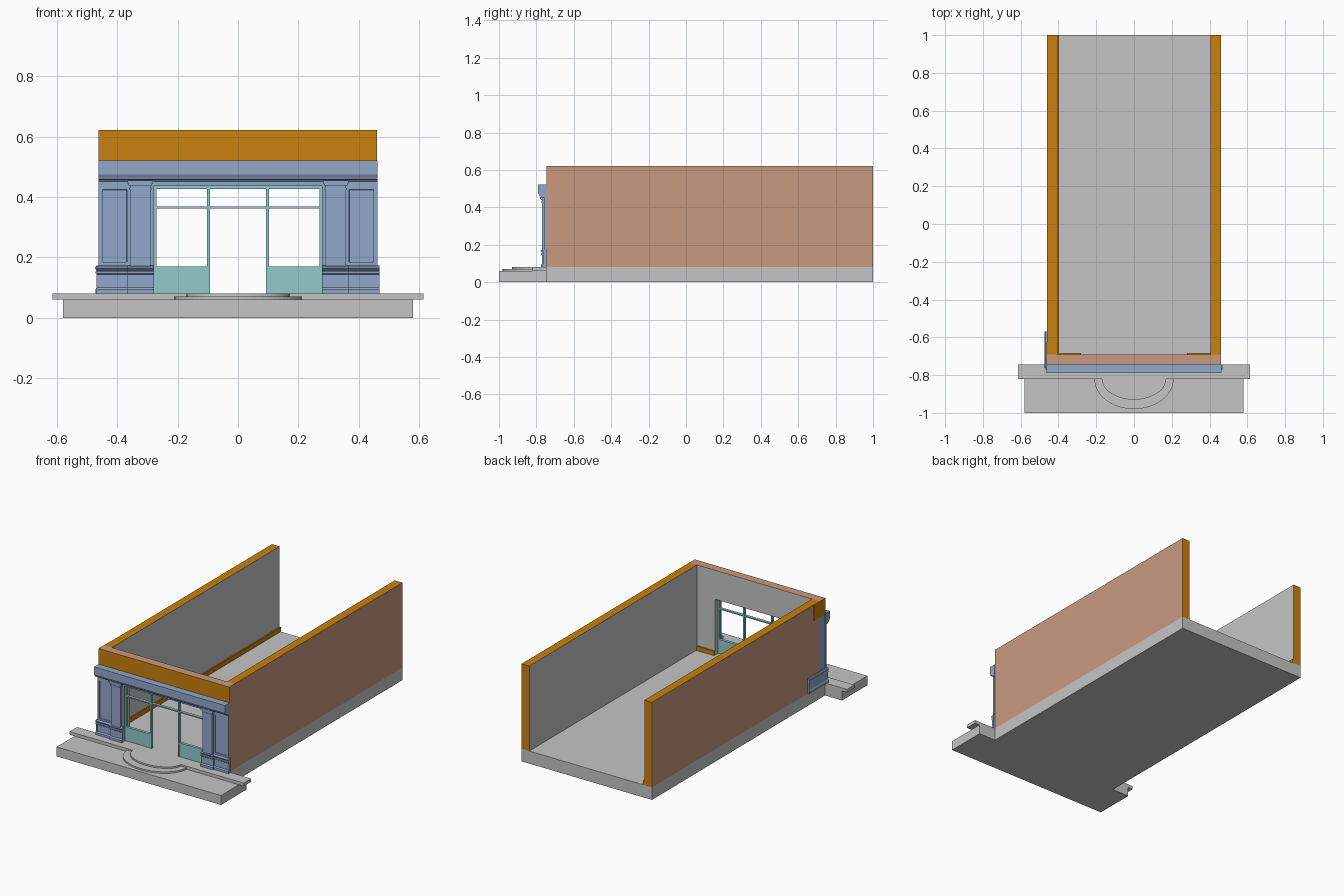
import bpy, bmesh, math
from mathutils import Vector

if "Cube" in bpy.data.objects:
    bpy.data.objects.remove(bpy.data.objects["Cube"])


def material(name, r, g, b):
    m = bpy.data.materials.new(name)
    m.diffuse_color = (r, g, b, 1)
    m.use_nodes = True
    m.node_tree.nodes["Principled BSDF"].inputs["Base Color"].default_value = m.diffuse_color
    return m


GRAY = material("concrete_gray", 0.56, 0.56, 0.56)
ORANGE = material("ochre_orange", 0.58, 0.22, 0.004)
PINK = material("clay_pink", 0.584, 0.323, 0.209)
BLUE = material("facade_blue", 0.29, 0.39, 0.60)
TEAL = material("frame_teal", 0.29, 0.60, 0.60)

AXES = {"+x": (1, 0, 0), "-x": (-1, 0, 0), "+y": (0, 1, 0),
        "-y": (0, -1, 0), "+z": (0, 0, 1), "-z": (0, 0, -1)}


def finish(name, bm, mats):
    bmesh.ops.recalc_face_normals(bm, faces=bm.faces)
    me = bpy.data.meshes.new(name)
    bm.to_mesh(me)
    bm.free()
    for m in mats:
        me.materials.append(m)
    ob = bpy.data.objects.new(name, me)
    bpy.context.collection.objects.link(ob)
    return ob


def box(name, xs, ys, zs, mat, sides=None, inset=None):
    """Box between limits; sides maps a direction to another material."""
    bm = bmesh.new()
    bmesh.ops.create_cube(bm, size=1)
    for v in bm.verts:
        v.co = [lim[0] if c < 0 else lim[1] for c, lim in zip(v.co, (xs, ys, zs))]
    bm.normal_update()
    mats = [mat]
    for d, m in (sides or {}).items():
        if m not in mats:
            mats.append(m)
        for f in bm.faces:
            if f.normal.dot(Vector(AXES[d])) > 0.9:
                f.material_index = mats.index(m)
    if inset:  # recessed panel in the front face
        front = [f for f in bm.faces if f.normal.y < -0.9]
        bmesh.ops.inset_region(bm, faces=front, thickness=inset[0])
        rec = [f for f in bm.faces if f.normal.y < -0.9 and f in front]
        bmesh.ops.inset_region(bm, faces=rec, thickness=0.0005, depth=-inset[1])
    return finish(name, bm, mats)


def extrude(name, pts, axis, a, b, mat):
    """Extrude a (u, z) outline along x or y, or a (x, y) outline along z."""
    def place(p, t):
        return {"x": (t, p[0], p[1]), "y": (p[0], t, p[1]), "z": (p[0], p[1], t)}[axis]
    bm = bmesh.new()
    lo = [bm.verts.new(place(p, a)) for p in pts]
    hi = [bm.verts.new(place(p, b)) for p in pts]
    bm.faces.new(lo)
    bm.faces.new(hi)
    n = len(pts)
    for i in range(n):
        bm.faces.new((lo[i], lo[(i + 1) % n], hi[(i + 1) % n], hi[i]))
    return finish(name, bm, [mat])


def half_round(name, rx, ry, z0, z1):
    pts = [(rx * math.cos(t), -0.82 - ry * math.sin(t))
           for t in (math.pi * i / 32 for i in range(33))]
    extrude(name, pts, "z", z0, z1, GRAY)


# Ground slab, pavement, curb and rounded steps
box("floor_slab", (-0.46, 0.46), (-0.745, 1), (0, 0.08), GRAY)
box("pavement", (-0.58, 0.58), (-1, -0.745), (0, 0.06), GRAY)
box("curb", (-0.615, 0.615), (-0.82, -0.745), (0.06, 0.08), GRAY)
half_round("lower_round_step", 0.21, 0.16, 0.06, 0.07)
half_round("upper_round_step", 0.17, 0.11, 0.06, 0.08)

# Long side walls: painted outside, gray inside, ochre top and ends
for s, side in ((-1, "left"), (1, "right")):
    out, inn = ("+x", "-x") if s > 0 else ("-x", "+x")
    xs = sorted((s * 0.46, s * 0.406))
    box(side + "_wall", xs, (-0.69, 1), (0.08, 0.622), ORANGE, {out: PINK, inn: GRAY})

# Front wall around the wide opening
box("front_wall_top", (-0.46, 0.46), (-0.745, -0.69), (0.52, 0.622), ORANGE,
    {"+z": PINK, "+x": PINK, "+y": GRAY})
box("front_wall_lintel", (-0.46, 0.46), (-0.745, -0.69), (0.437, 0.52), GRAY,
    {"+x": PINK, "-x": BLUE, "-y": BLUE})
box("front_wall_left_pier", (-0.46, -0.278), (-0.745, -0.69), (0.08, 0.437), GRAY,
    {"-x": BLUE, "-y": BLUE})
box("front_wall_right_pier", (0.278, 0.46), (-0.745, -0.69), (0.08, 0.437), GRAY,
    {"+x": PINK, "-y": BLUE})

# Ochre return and baseboards
box("ochre_return", (-0.463, -0.46), (-0.745, -0.63), (0.52, 0.622), ORANGE)
box("left_baseboard", (-0.406, -0.398), (-0.69, 1), (0.08, 0.108), ORANGE)
for s, side in ((-1, "left"), (1, "right")):
    box(side + "_front_baseboard", sorted((s * 0.405, s * 0.28)), (-0.69, -0.682),
        (0.08, 0.108), ORANGE)

# Cornice and frieze across the front
cornice = [(-0.745, 0.45), (-0.768, 0.45), (-0.772, 0.457), (-0.782, 0.459),
           (-0.785, 0.466), (-0.79, 0.475), (-0.79, 0.522), (-0.745, 0.522)]
extrude("cornice", cornice, "x", -0.462, 0.462, BLUE)
box("frieze", (-0.462, 0.462), (-0.757, -0.745), (0.437, 0.452), BLUE)

# Plinth outline as (projection, height)
PLINTH = [(0, 0.08), (0.022, 0.08), (0.022, 0.094), (0.016, 0.101), (0.016, 0.143),
          (0.021, 0.147), (0.021, 0.153), (0.017, 0.157), (0.024, 0.163),
          (0.024, 0.169), (0.014, 0.174), (0, 0.174)]


def plinth(name, x0, x1, extra):
    pts = [(-0.745 - (p + extra if p else 0), z) for p, z in PLINTH]
    extrude(name, pts, "x", *sorted((x0, x1)), BLUE)


# Panelled piers and pilasters, mirrored
for s, side in ((-1, "left"), (1, "right")):
    box(side + "_panel_pier", sorted((s * 0.463, s * 0.355)), (-0.757, -0.745),
        (0.172, 0.438), BLUE, inset=(0.019, 0.006))
    box(side + "_jamb_strip", sorted((s * 0.363, s * 0.278)), (-0.753, -0.745),
        (0.08, 0.438), BLUE)
    box(side + "_pilaster", sorted((s * 0.358, s * 0.29)), (-0.771, -0.745),
        (0.172, 0.44), BLUE)
    for i, (g, z0, z1) in enumerate(((0.003, 0.425, 0.431), (0.005, 0.438, 0.446),
                                     (0.009, 0.446, 0.456))):
        box(f"{side}_capital_{i + 1}", sorted((s * (0.358 + g), s * (0.29 - g))),
            (-0.771 - g, -0.745), (z0, z1), BLUE)
    plinth(side + "_pier_plinth", s * 0.469, s * 0.36, 0)
    plinth(side + "_pilaster_plinth", s * 0.366, s * 0.278, 0.008)

# Plinth returning along the left side
extrude("side_plinth", [(-0.46 - p * 0.55, z) for p, z in PLINTH], "y", -0.762, -0.57, BLUE)

# Window frame with low panels beside the open doorway
YF = (-0.74, -0.722)
box("frame_head", (-0.278, 0.278), YF, (0.427, 0.437), TEAL)
box("transom_bar", (-0.278, 0.278), YF, (0.362, 0.369), TEAL)
for s, side in ((-1, "left"), (1, "right")):
    box(side + "_frame_post", sorted((s * 0.278, s * 0.27)), YF, (0.08, 0.437), TEAL)
    box(side + "_mullion", sorted((s * 0.103, s * 0.093)), YF, (0.08, 0.437), TEAL)
    box(side + "_low_panel", sorted((s * 0.272, s * 0.095)), (-0.737, -0.725),
        (0.08, 0.162), TEAL)
    box(side + "_sill", sorted((s * 0.272, s * 0.095)), YF, (0.16, 0.17), TEAL)
